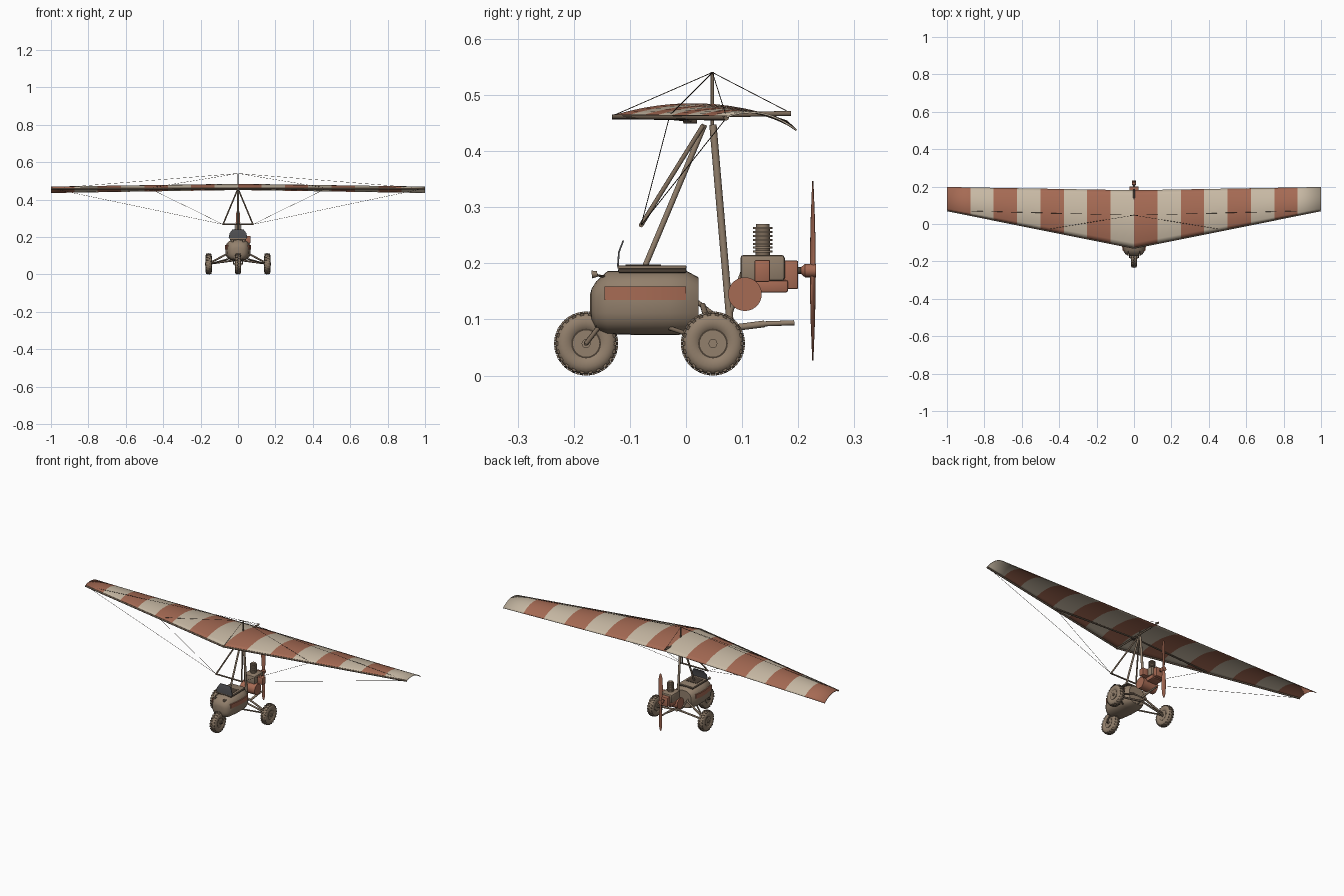
import bpy, bmesh, math
from mathutils import Vector, Matrix

if "Cube" in bpy.data.objects:
    bpy.data.objects.remove(bpy.data.objects["Cube"])


def material(name, col):
    m = bpy.data.materials.new(name)
    m.diffuse_color = (*col, 1)
    m.use_nodes = True
    m.node_tree.nodes["Principled BSDF"].inputs["Base Color"].default_value = m.diffuse_color
    return m


TAN = material("tan paint", (0.29, 0.215, 0.15))
RUST = material("rust red", (0.38, 0.145, 0.088))
CREAM = material("cream cloth", (0.58, 0.49, 0.375))
DARK = material("dark brown", (0.07, 0.05, 0.035))
GLASS = material("smoked glass", (0.075, 0.075, 0.08))
TUBE = material("tube brown", (0.20, 0.145, 0.10))


def finish(name, bm, mats, smooth=True):
    bmesh.ops.recalc_face_normals(bm, faces=bm.faces)
    me = bpy.data.meshes.new(name)
    bm.to_mesh(me)
    bm.free()
    for m in (mats if isinstance(mats, list) else [mats]):
        me.materials.append(m)
    ob = bpy.data.objects.new(name, me)
    bpy.context.collection.objects.link(ob)
    if smooth:
        bpy.ops.object.select_all(action='DESELECT')
        ob.select_set(True)
        bpy.context.view_layer.objects.active = ob
        bpy.ops.object.shade_smooth_by_angle(angle=math.radians(40))
    return ob


def tube(name, a, b, r, mat, n=10, r2=None):
    a, b = Vector(a), Vector(b)
    d = b - a
    bm = bmesh.new()
    mtx = Matrix.Translation((a + b) / 2) @ d.to_track_quat('Z', 'Y').to_matrix().to_4x4()
    bmesh.ops.create_cone(bm, cap_ends=True, segments=n, radius1=r,
                          radius2=r if r2 is None else r2, depth=d.length, matrix=mtx)
    return finish(name, bm, mat)


def pair(name, a, b, r, mat, n=10):
    for s, side in ((-1, "left"), (1, "right")):
        tube(f"{name}_{side}", (a[0] * s, a[1], a[2]), (b[0] * s, b[1], b[2]), r, mat, n)


def box(name, lo, hi, mat, bevel=0.003):
    lo, hi = Vector(lo), Vector(hi)
    bm = bmesh.new()
    bmesh.ops.create_cube(bm, size=1, matrix=Matrix.Translation((lo + hi) / 2)
                          @ Matrix.Diagonal((*(hi - lo), 1)))
    if bevel:
        bmesh.ops.bevel(bm, geom=bm.edges[:], offset=bevel, segments=2, affect='EDGES', profile=0.5)
    return finish(name, bm, mat)


def loft(name, rings, mat, closed=False):
    bm = bmesh.new()
    vs = [[bm.verts.new(p) for p in ring] for ring in rings]
    n = len(vs[0])
    for i in range(len(vs) if closed else len(vs) - 1):
        p, q = vs[i], vs[(i + 1) % len(vs)]
        for j in range(n):
            bm.faces.new((p[j], p[(j + 1) % n], q[(j + 1) % n], q[j]))
    if not closed:
        bm.faces.new(vs[0])
        bm.faces.new(vs[-1])
    return finish(name, bm, mat)


# Wing: cambered striped sail
def wing_point(x, t):
    a = abs(x)
    le, te = -0.127 + 0.2 * a, 0.18 + 0.017 * a
    z = 0.463 - 0.002 * a + (0.023 - 0.011 * a) * 4 * t * (1 - t) - (0.010 + 0.014 * a) * t * t
    return Vector((x, le + (te - le) * t, z))


bm = bmesh.new()
COLS, ROWS = 16, 12
grid = [[bm.verts.new(wing_point(-1 + 2 * i / COLS, j / ROWS)) for j in range(ROWS + 1)]
        for i in range(COLS + 1)]
for i in range(COLS):
    for j in range(ROWS):
        f = bm.faces.new((grid[i][j], grid[i + 1][j], grid[i + 1][j + 1], grid[i][j + 1]))
        f.material_index = i % 2
sail = finish("wing_sail", bm, [RUST, CREAM])
sol = sail.modifiers.new("thickness", 'SOLIDIFY')
sol.thickness, sol.offset = 0.003, 0

# Wing frame
pair("leading_edge", (0, -0.128, 0.461), (0.998, 0.072, 0.459), 0.0045, TUBE)
pair("cross_tube", (0, 0.008, 0.456), (0.48, -0.022, 0.459), 0.004, TUBE)
tube("keel_tube", (0, -0.132, 0.461), (0, 0.187, 0.467), 0.0045, TUBE)
tube("king_post", (0, 0.047, 0.445), (0, 0.047, 0.541), 0.003, TUBE)
box("hang_bracket", (-0.012, -0.005, 0.449), (0.012, 0.02, 0.461), DARK, 0.002)

# Rigging cables
TOP, W = (0, 0.047, 0.54), 0.0008
tube("front_top_cable", TOP, (0, -0.13, 0.463), W, DARK, 5)
tube("rear_top_cable", TOP, (0, 0.186, 0.468), W, DARK, 5)
pair("tip_top_cable", TOP, (0.99, 0.072, 0.461), W, DARK, 5)
pair("mid_top_cable", TOP, (0.47, -0.03, 0.463), W, DARK, 5)
pair("tip_low_cable", (0.08, -0.08, 0.268), (0.99, 0.072, 0.459), W, DARK, 5)
pair("mid_low_cable", (0.08, -0.08, 0.268), (0.47, -0.03, 0.459), W, DARK, 5)

# Control frame, mast and front strut
pair("control_upright", (0.08, -0.08, 0.268), (0.006, 0.03, 0.445), 0.004, TUBE)
tube("control_bar", (-0.083, -0.08, 0.268), (0.083, -0.08, 0.268), 0.004, TUBE)
tube("mast", (0, 0.078, 0.10), (0, 0.048, 0.447), 0.0065, TAN)
tube("front_strut", (0, -0.075, 0.19), (0, 0.033, 0.447), 0.005, TAN)

# Cabin pod, lofted from rounded sections: y, half width, bottom, top
stations = [(-0.171, 0.018, 0.113, 0.145), (-0.168, 0.034, 0.098, 0.155),
            (-0.160, 0.047, 0.082, 0.168), (-0.140, 0.059, 0.074, 0.186),
            (-0.080, 0.068, 0.072, 0.188), (-0.030, 0.068, 0.072, 0.188),
            (0.000, 0.061, 0.073, 0.187), (0.022, 0.048, 0.079, 0.175)]


def pod_ring(y, w, lo, hi, n=28):
    ring = []
    for k in range(n):
        c, s = math.cos(2 * math.pi * k / n), math.sin(2 * math.pi * k / n)
        ring.append((w * math.copysign(abs(c) ** 0.75, c), y,
                     (lo + hi) / 2 + (hi - lo) / 2 * math.copysign(abs(s) ** 0.75, s)))
    return ring


loft("pod_body", [pod_ring(*s) for s in stations], TAN)
box("cockpit_opening", (-0.043, -0.121, 0.183), (0.043, 0.001, 0.190), DARK, 0.002)
box("cockpit_rim", (-0.045, -0.122, 0.190), (0.045, 0.001, 0.196), TAN, 0.002)
box("cockpit_well", (-0.034, -0.108, 0.1955), (0.034, -0.045, 0.1975), DARK, 0)
for s, side in ((-1, "left"), (1, "right")):
    # Side stripe curved along the pod
    rings = []
    for y, w in ((-0.145, 0.0572), (-0.14, 0.059), (-0.08, 0.068), (-0.03, 0.068), (0, 0.061)):
        rings.append([(s * (w + dx), y, z) for dx, z in
                      ((-0.006, 0.135), (0.0015, 0.135), (0.0015, 0.159), (-0.006, 0.159))])
    loft(f"side_stripe_{side}", rings, RUST)
    # Nose lamps
    tube(f"lamp_{side}", (s * 0.03, -0.168, 0.18), (s * 0.03, -0.158, 0.181), 0.007, TAN, 12, 0.005)
    tube(f"lamp_stem_{side}", (s * 0.03, -0.16, 0.179), (s * 0.03, -0.14, 0.175), 0.002, DARK, 6)

# Windscreen
loft("windscreen", [[(-w, y, z), (w, y, z), (w, y + 0.003, z), (-w, y + 0.003, z)]
                    for w, y, z in ((0.05, -0.123, 0.194), (0.045, -0.121, 0.22), (0.03, -0.113, 0.241))], GLASS)


# Wheels: revolved tyre, hub and tread blocks
def wheel(name, x, y):
    z, steps = 0.057, 32
    prof = [(0.013, 0.026), (0.017, 0.032), (0.017, 0.042), (0.014, 0.050), (0.007, 0.054),
            (-0.007, 0.054), (-0.014, 0.050), (-0.017, 0.042), (-0.017, 0.032), (-0.013, 0.026)]
    rings = []
    for k in range(steps):
        a = 2 * math.pi * k / steps
        rings.append([(x + px, y + r * math.cos(a), z + r * math.sin(a)) for px, r in prof])
    loft(name + "_tyre", rings, TAN, closed=True)
    tube(name + "_rim", (x - 0.0135, y, z), (x + 0.0135, y, z), 0.0265, DARK, 24)
    tube(name + "_hub", (x - 0.0145, y, z), (x + 0.0145, y, z), 0.0235, TAN, 24)
    tube(name + "_cap", (x - 0.019, y, z), (x + 0.019, y, z), 0.008, TAN, 12)
    bm = bmesh.new()
    for k in range(44):
        side = 1 if k % 2 else -1
        mtx = (Matrix.Translation((x, y, z)) @ Matrix.Rotation(2 * math.pi * k / 44, 4, 'X')
               @ Matrix.Translation((side * 0.0075, 0, 0.0525))
               @ Matrix.Rotation(side * 0.25, 4, 'Y') @ Matrix.Diagonal((0.013, 0.007, 0.006, 1)))
        bmesh.ops.create_cube(bm, size=1, matrix=mtx)
    finish(name + "_tread", bm, TUBE, False)


wheel("front_wheel", 0, -0.178)
wheel("left_wheel", -0.157, 0.048)
wheel("right_wheel", 0.157, 0.048)

# Undercarriage
tube("front_axle", (-0.026, -0.178, 0.057), (0.026, -0.178, 0.057), 0.004, DARK)
pair("front_fork", (0.024, -0.178, 0.057), (0.024, -0.145, 0.10), 0.004, TUBE)
pair("upper_axle_strut", (0.15, 0.048, 0.062), (0.03, 0.03, 0.125), 0.005, TUBE)
pair("lower_axle_strut", (0.15, 0.048, 0.058), (0.0, 0.06, 0.078), 0.005, TUBE)
pair("drag_strut", (0.145, 0.048, 0.058), (0.045, -0.03, 0.085), 0.004, TUBE)
pair("rear_brace", (0.03, 0.015, 0.135), (0.012, 0.08, 0.085), 0.004, TAN)
tube("engine_bearer", (0, 0.0, 0.085), (0, 0.085, 0.088), 0.008, TAN)
tube("mast_brace", (0, 0.075, 0.105), (0, 0.105, 0.19), 0.006, TAN)
tube("exhaust_pipe", (0.018, 0.085, 0.085), (0.018, 0.14, 0.092), 0.006, TAN)
tube("exhaust_end", (0.018, 0.138, 0.092), (0.018, 0.193, 0.094), 0.0045, TAN)

# Engine
box("engine_block", (-0.035, 0.097, 0.168), (0.035, 0.176, 0.215), TAN, 0.006)
box("engine_sump", (-0.03, 0.12, 0.148), (0.03, 0.182, 0.17), RUST, 0.004)
box("gearbox", (-0.025, 0.174, 0.154), (0.025, 0.2, 0.205), RUST, 0.003)
box("carburettor", (0.03, 0.122, 0.167), (0.068, 0.15, 0.206), RUST, 0.003)
tube("cooling_drum", (-0.04, 0.105, 0.145), (0.05, 0.105, 0.145), 0.03, RUST, 28)
tube("cylinder", (0, 0.137, 0.21), (0, 0.137, 0.262), 0.013, TUBE, 16)
for k in range(7):
    h = 0.219 + k * 0.007
    tube(f"cooling_fin_{k}", (0, 0.137, h), (0, 0.137, h + 0.0035), 0.0175, TAN, 16)
tube("cylinder_head", (0, 0.137, 0.262), (0, 0.137, 0.27), 0.012, TAN, 16)

# Propeller: hub and two twisted blades
tube("propeller_shaft", (0, 0.198, 0.187), (0, 0.218, 0.187), 0.006, DARK, 12)
tube("propeller_hub", (0, 0.212, 0.187), (0, 0.232, 0.187), 0.012, RUST, 16)
tube("propeller_spinner", (0, 0.204, 0.187), (0, 0.212, 0.187), 0.005, RUST, 16, 0.012)
for s, part in ((1, "upper"), (-1, "lower")):
    rings = []
    for d, w, th, tw in ((0.005, 0.006, 0.005, 0.6), (0.04, 0.010, 0.0035, 0.4), (0.09, 0.0125, 0.0025, 0.25),
                         (0.14, 0.010, 0.0015, 0.12), (0.16, 0.004, 0.001, 0.08)):
        ring = []
        for k in range(12):
            a = 2 * math.pi * k / 12
            u, v = w * math.cos(a), th * math.sin(a)
            ring.append((s * (u * math.cos(tw) - v * math.sin(tw)),
                         0.226 + u * math.sin(tw) + v * math.cos(tw), 0.187 + s * d))
        rings.append(ring)
    loft(f"propeller_blade_{part}", rings, RUST)
